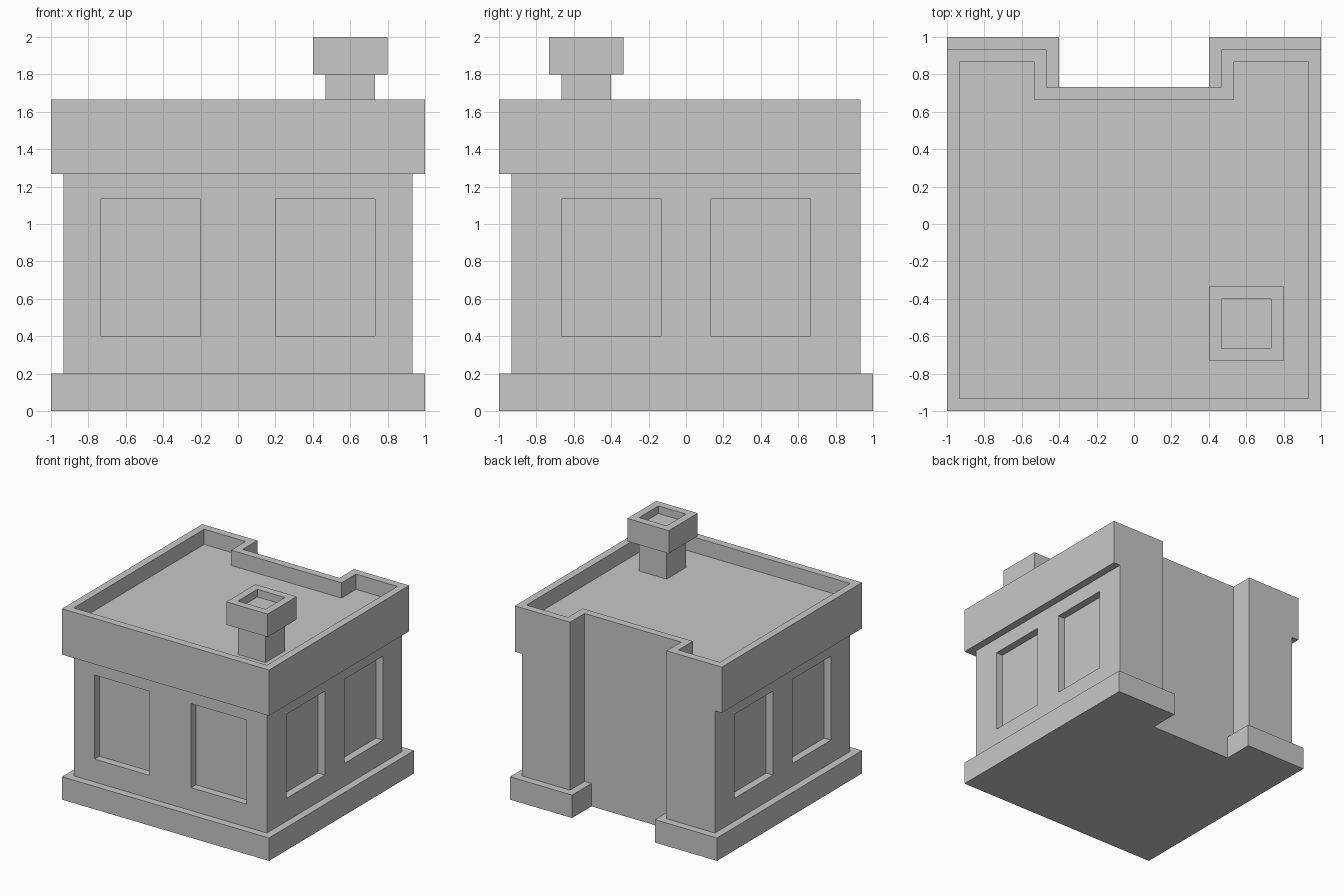
import bpy
import bmesh

default = bpy.data.objects.get("Cube")
if default:
    bpy.data.objects.remove(default, do_unlink=True)

U = 1 / 15  # building module: every dimension is a multiple of it

stone = bpy.data.materials.new("light_grey_stone")
stone.use_nodes = True
stone.diffuse_color = (0.58, 0.58, 0.58, 1)
stone.node_tree.nodes["Principled BSDF"].inputs["Base Color"].default_value = stone.diffuse_color


def notched(half, front, back, notch_half, notch_y):
    """Plan outline with a recess in the middle of the back side."""
    right = [(half, front), (half, back), (notch_half, back), (notch_half, notch_y)]
    return right + [(-x, y) for x, y in reversed(right)]


def rect(x0, x1, y0, y1):
    return [(x0, y0), (x1, y0), (x1, y1), (x0, y1)]


def loft(name, rings):
    """Join plan outlines at given heights and close both ends."""
    bm = bmesh.new()
    loops = [[bm.verts.new((x * U, y * U, z * U)) for x, y in outline] for outline, z in rings]
    for low, high in zip(loops, loops[1:]):
        n = len(low)
        for i in range(n):
            j = (i + 1) % n
            bm.faces.new((low[i], low[j], high[j], high[i]))
    bm.faces.new(list(reversed(loops[0])))
    bm.faces.new(loops[-1])
    bmesh.ops.recalc_face_normals(bm, faces=bm.faces[:])
    mesh = bpy.data.meshes.new(name)
    bm.to_mesh(mesh)
    bm.free()
    mesh.materials.append(stone)
    obj = bpy.data.objects.new(name, mesh)
    bpy.context.collection.objects.link(obj)
    return obj


def prism(name, outline, z0, z1):
    return loft(name, [(outline, z0), (outline, z1)])


def cut(target, cutter):
    mod = target.modifiers.new("recess", "BOOLEAN")
    mod.operation = "DIFFERENCE"
    mod.solver = "EXACT"
    mod.object = cutter
    bpy.context.view_layer.objects.active = target
    bpy.ops.object.modifier_apply(modifier=mod.name)
    bpy.data.objects.remove(cutter, do_unlink=True)


# Plinth and walls
prism("plinth", notched(15, -15, 15, 6, 11), 0, 3)
walls = prism("walls", notched(14, -14, 14, 7, 11), 3, 19)

# Shallow window recesses: two on the front, two on each side
for side in (-1, 1):
    x0, x1 = sorted((side * 3, side * 11))
    cut(walls, prism("front_window_cutter", rect(x0, x1, -16, -13), 6, 17))
    x0, x1 = sorted((side * 13, side * 16))
    for y0 in (-10, 2):
        cut(walls, prism("side_window_cutter", rect(x0, x1, y0, y0 + 8), 6, 17))

# Parapet with a sunken flat roof
outer = notched(15, -15, 14, 7, 11)
inner = notched(14, -14, 13, 8, 10)
loft("parapet_roof", [(outer, 19), (outer, 25), (inner, 25), (inner, 23)])

# Chimney with an open cap
stem = rect(7, 11, -10, -6)
cap = rect(6, 12, -11, -5)
prism("chimney_stem", stem, 23, 27)
loft("chimney_cap", [(cap, 27), (cap, 30), (stem, 30), (stem, 29)])
